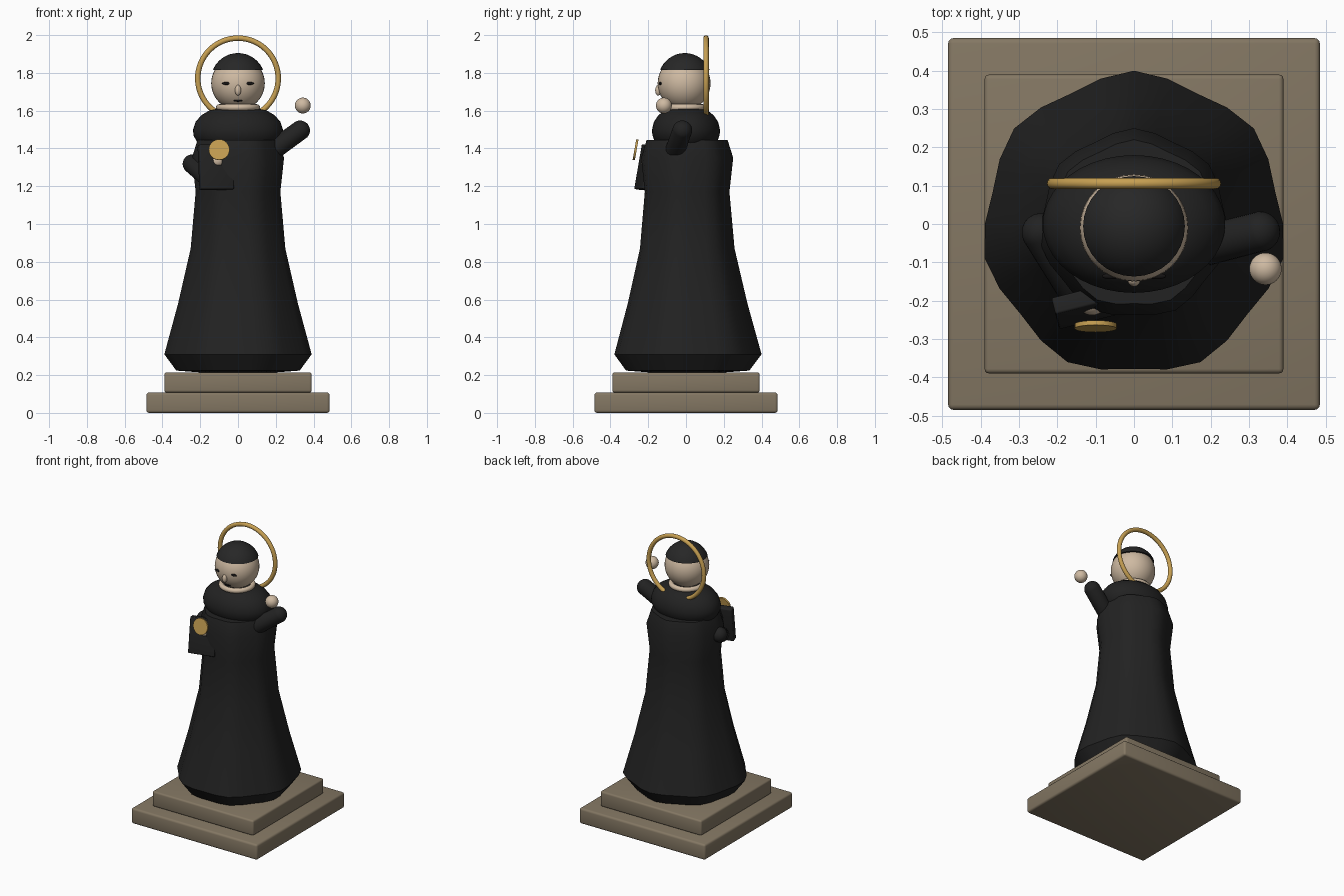
import bpy, bmesh, math
from mathutils import Vector, Matrix

if "Cube" in bpy.data.objects:
    bpy.data.objects.remove(bpy.data.objects["Cube"], do_unlink=True)


def material(name, rgb):
    m = bpy.data.materials.new(name)
    m.use_nodes = True
    m.diffuse_color = (*rgb, 1)
    m.node_tree.nodes["Principled BSDF"].inputs["Base Color"].default_value = (*rgb, 1)
    return m


STONE = material("stone", (0.23, 0.185, 0.125))
CLOTH = material("black cloth", (0.016, 0.016, 0.016))
HAIR = material("dark hair", (0.02, 0.02, 0.02))
SKIN = material("skin", (0.62, 0.49, 0.36))
GOLD = material("gold", (0.57, 0.35, 0.085))
INK = material("ink", (0.008, 0.007, 0.007))


def finish(name, bm, mat, smooth=40):
    bmesh.ops.recalc_face_normals(bm, faces=bm.faces)
    mesh = bpy.data.meshes.new(name)
    bm.to_mesh(mesh)
    bm.free()
    mesh.materials.append(mat)
    ob = bpy.data.objects.new(name, mesh)
    bpy.context.collection.objects.link(ob)
    bpy.ops.object.select_all(action='DESELECT')
    bpy.context.view_layer.objects.active = ob
    ob.select_set(True)
    bpy.ops.object.shade_smooth_by_angle(angle=math.radians(smooth))
    return ob


def ball(name, centre, size, mat, cut=None):
    """Ellipsoid, optionally trimmed below the height cut."""
    bm = bmesh.new()
    bmesh.ops.create_uvsphere(bm, u_segments=32, v_segments=20, radius=1)
    bmesh.ops.transform(bm, verts=bm.verts, matrix=Matrix.Translation(centre) @ Matrix.Diagonal((*size, 1)))
    if cut is not None:
        bmesh.ops.bisect_plane(bm, geom=bm.verts[:] + bm.edges[:] + bm.faces[:],
                               plane_co=(0, 0, cut), plane_no=(0, 0, 1), clear_inner=True)
        bmesh.ops.holes_fill(bm, edges=[e for e in bm.edges if e.is_boundary])
    return finish(name, bm, mat)


def box(name, centre, size, mat, bevel, rot=Matrix()):
    bm = bmesh.new()
    bmesh.ops.create_cube(bm, size=1)
    bmesh.ops.transform(bm, verts=bm.verts, matrix=Matrix.Diagonal((*size, 1)))
    bmesh.ops.bevel(bm, geom=bm.edges[:], offset=bevel, segments=3, profile=0.5, affect='EDGES')
    bmesh.ops.transform(bm, verts=bm.verts, matrix=Matrix.Translation(centre) @ rot)
    return finish(name, bm, mat)


def lathe(name, profile, mat, sides, shape=lambda a: 1.0, squash=1.0, smooth=40):
    """Closed stack of rings from (radius, height) pairs."""
    bm = bmesh.new()
    rings = []
    for r, z in profile:
        angles = [math.pi / 2 + math.tau * i / sides for i in range(sides)]
        rings.append([bm.verts.new((r * shape(a) * math.cos(a), squash * r * shape(a) * math.sin(a), z))
                      for a in angles])
    for low, high in zip(rings, rings[1:]):
        for i in range(sides):
            j = (i + 1) % sides
            bm.faces.new((low[i], low[j], high[j], high[i]))
    bm.faces.new(rings[0])
    bm.faces.new(rings[-1])
    return finish(name, bm, mat, smooth)


def capsule(name, start, end, radius, mat):
    start, end = Vector(start), Vector(end)
    axis = end - start
    bm = bmesh.new()
    bmesh.ops.create_uvsphere(bm, u_segments=24, v_segments=16, radius=radius)
    for v in bm.verts:
        if v.co.z > 1e-5:
            v.co.z += axis.length
    rot = axis.to_track_quat('Z', 'Y').to_matrix().to_4x4()
    bmesh.ops.transform(bm, verts=bm.verts, matrix=Matrix.Translation(start) @ rot)
    return finish(name, bm, mat, 60)


def ring(name, centre, major, minor, mat, upright=False):
    bpy.ops.mesh.primitive_torus_add(location=centre, major_radius=major, minor_radius=minor,
                                     major_segments=64, minor_segments=12,
                                     rotation=(math.pi / 2 if upright else 0, 0, 0))
    ob = bpy.context.object
    ob.name = name
    ob.data.materials.append(mat)
    bpy.ops.object.shade_smooth_by_angle(angle=math.radians(60))
    return ob


# Stepped plinth
box("plinth_lower", (0, 0, 0.054), (0.97, 0.97, 0.108), STONE, 0.014)
box("plinth_upper", (0, 0, 0.161), (0.78, 0.78, 0.106), STONE, 0.012)


# Robe: softly seven-sided, flaring to the hem
def seven_sided(a):
    return 1 - 0.055 * math.sin(3.5 * (a - math.pi / 2)) ** 2


lathe("robe", [(0.2, 0.214), (0.335, 0.224), (0.4, 0.31), (0.325, 0.58), (0.257, 0.87),
               (0.23, 1.17), (0.25, 1.35), (0.22, 1.445)],
      CLOTH, 28, seven_sided, smooth=28)

# Rounded shoulder cape
lathe("shoulder_cape", [(0.17, 1.40), (0.215, 1.43), (0.236, 1.47), (0.238, 1.5), (0.225, 1.54),
                        (0.195, 1.575), (0.15, 1.602), (0.1, 1.612)],
      CLOTH, 40, squash=0.755, smooth=60)

# Head and hair
ring("neck_band", (0, -0.01, 1.617), 0.1, 0.017, SKIN)
ball("head", (0, -0.01, 1.745), (0.142, 0.14, 0.142), SKIN)
ball("hair", (0, -0.006, 1.76), (0.144, 0.142, 0.145), HAIR, cut=1.815)
ball("nose", (0, -0.147, 1.708), (0.016, 0.016, 0.028), SKIN)
for side, name in ((1, "left_eye"), (-1, "right_eye")):
    ball(name, (side * 0.06, -0.136, 1.744), (0.024, 0.008, 0.008), INK)
ball("mouth", (0, -0.115, 1.653), (0.024, 0.008, 0.006), INK)

# Halo behind the head
ring("halo", (0, 0.106, 1.771), 0.213, 0.0145, GOLD, upright=True)

# Raised left arm and hand
capsule("left_sleeve", (0.19, -0.055, 1.395), (0.328, -0.02, 1.495), 0.053, CLOTH)
ball("left_hand", (0.343, -0.117, 1.627), (0.042, 0.042, 0.042), SKIN)

# Bent right arm holding the book
capsule("right_sleeve", (-0.243, -0.022, 1.318), (-0.155, -0.165, 1.24), 0.05, CLOTH)
ball("right_hand", (-0.11, -0.196, 1.335), (0.042, 0.042, 0.042), SKIN)
lean = Matrix.Rotation(math.radians(-10), 4, 'X')
box("book", (-0.118, -0.212, 1.3), (0.18, 0.045, 0.24), CLOTH, 0.006,
    Matrix.Rotation(math.radians(14), 4, 'Z') @ lean)

# Gold medallion in front of the book
bm = bmesh.new()
bmesh.ops.create_cone(bm, cap_ends=True, segments=32, radius1=0.055, radius2=0.055, depth=0.012)
bmesh.ops.transform(bm, verts=bm.verts, matrix=Matrix.Translation((-0.1, -0.267, 1.393)) @ lean
                    @ Matrix.Rotation(math.pi / 2, 4, 'X'))
finish("medallion", bm, GOLD)
